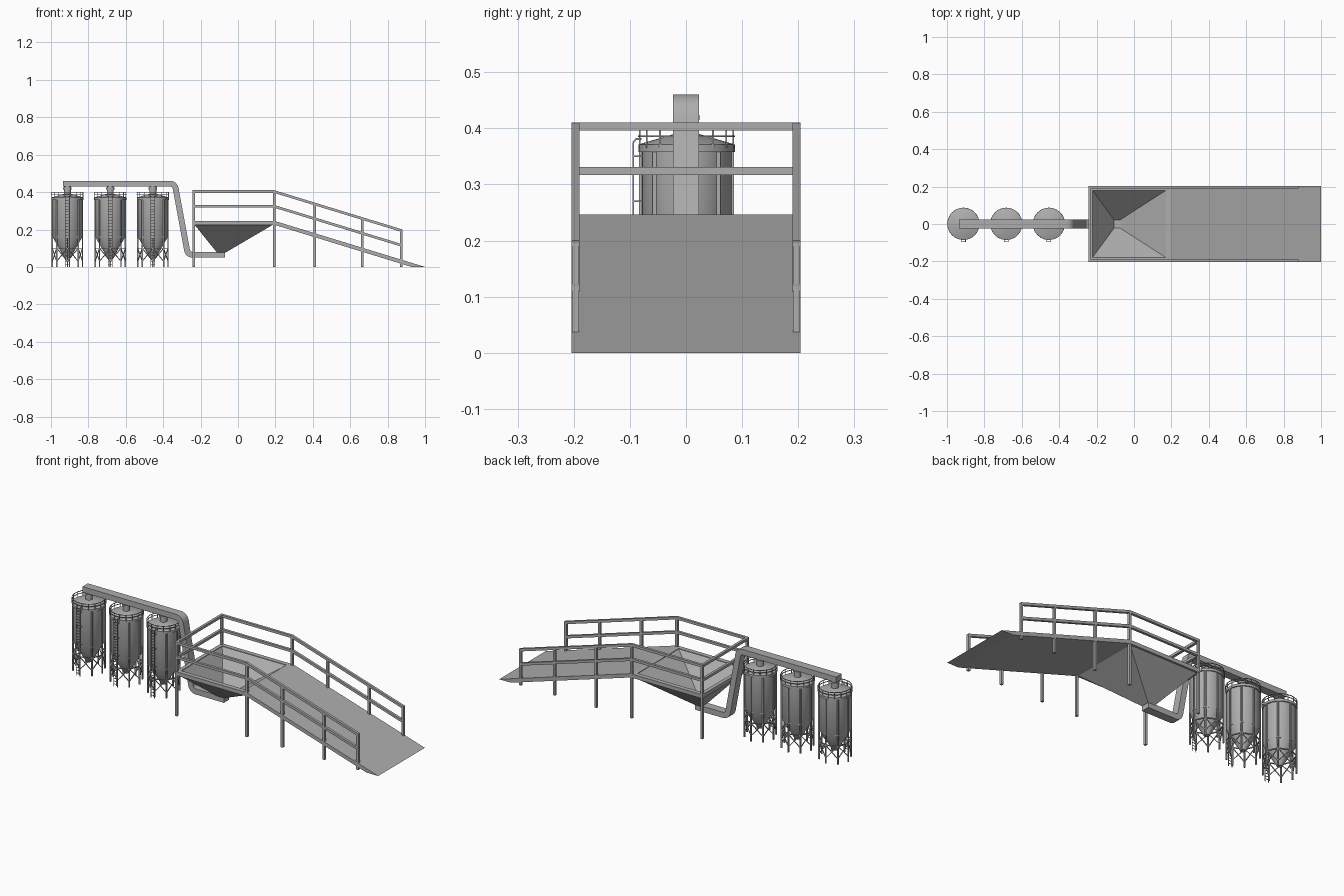
import bpy, bmesh, math
from mathutils import Vector, Matrix

if "Cube" in bpy.data.objects:
    bpy.data.objects.remove(bpy.data.objects["Cube"])

steel = bpy.data.materials.new("grey_steel")
steel.diffuse_color = (0.42, 0.42, 0.42, 1)
steel.use_nodes = True
steel.node_tree.nodes["Principled BSDF"].inputs["Base Color"].default_value = steel.diffuse_color


def finish(bm, name, smooth=False):
    bmesh.ops.recalc_face_normals(bm, faces=bm.faces)
    me = bpy.data.meshes.new(name)
    bm.to_mesh(me)
    bm.free()
    me.materials.append(steel)
    ob = bpy.data.objects.new(name, me)
    bpy.context.collection.objects.link(ob)
    if smooth:
        bpy.ops.object.select_all(action='DESELECT')
        ob.select_set(True)
        bpy.context.view_layer.objects.active = ob
        bpy.ops.object.shade_smooth_by_angle(angle=math.radians(35))
    return ob


def beam(bm, a, b, w, h=None):
    """Rectangular bar from a to b."""
    a, b = Vector(a), Vector(b)
    d = b - a
    x = d.normalized()
    side = Vector((0, 0, 1)).cross(x)
    side = side.normalized() if side.length > 1e-4 else Vector((0, 1, 0))
    up = x.cross(side)
    rot = Matrix((x, side, up)).transposed().to_4x4()
    size = Matrix.Diagonal((d.length, w, h or w, 1))
    bmesh.ops.create_cube(bm, size=1, matrix=Matrix.Translation((a + b) / 2) @ rot @ size)


def lathe(bm, profile, n=32):
    """Revolve (radius, z) points around z."""
    rings = [[bm.verts.new((r * math.cos(2 * math.pi * i / n), r * math.sin(2 * math.pi * i / n), z))
              for i in range(n)] for r, z in profile]
    for lo, hi in zip(rings, rings[1:]):
        for i in range(n):
            j = (i + 1) % n
            bm.faces.new((lo[i], lo[j], hi[j], hi[i]))
    bm.faces.new(rings[0])
    bm.faces.new(rings[-1])


def prism(bm, pts, y0, y1):
    """Extrude an (x, z) outline along y."""
    f = bm.faces.new([bm.verts.new((x, y0, z)) for x, z in pts])
    ext = bmesh.ops.extrude_face_region(bm, geom=[f])
    bmesh.ops.translate(bm, vec=(0, y1 - y0, 0),
                        verts=[v for v in ext["geom"] if isinstance(v, bmesh.types.BMVert)])


def polar(r, ang, z):
    return (r * math.cos(ang), r * math.sin(ang), z)


def hoop(bm, r, z, w, n=24):
    for i in range(n):
        beam(bm, polar(r, math.tau * i / n, z), polar(r, math.tau * (i + 1) / n, z), w)


# --- Silo parts, built at the origin -------------------------------------
bm = bmesh.new()
lathe(bm, [(0.014, 0.045), (0.080, 0.16), (0.080, 0.358), (0.086, 0.358), (0.086, 0.371),
           (0.080, 0.373), (0.022, 0.390), (0.018, 0.390), (0.018, 0.415),
           (0.023, 0.415), (0.023, 0.424), (0.018, 0.424), (0.018, 0.435)])
shell = finish(bm, "silo_shell", True)

bm = bmesh.new()
for i in range(8):
    a, b = math.tau * i / 8, math.tau * (i + 1) / 8
    beam(bm, polar(0.081, a, 0), polar(0.081, a, 0.36), 0.007)
    for z0, z1 in ((0.03, 0.10), (0.10, 0.03)):
        beam(bm, polar(0.081, a, z0), polar(0.081, b, z1), 0.004)
    for z in (0.10, 0.16):
        beam(bm, polar(0.081, a, z), polar(0.081, b, z), 0.005)
frame = finish(bm, "silo_leg_frame")

bm = bmesh.new()
for i in range(16):
    a = math.tau * (i + 0.5) / 16
    beam(bm, polar(0.085, a, 0.365), polar(0.085, a, 0.4), 0.003)
for z in (0.386, 0.399):
    hoop(bm, 0.085, z, 0.003)
guard = finish(bm, "silo_guard_rail")

bm = bmesh.new()
for x in (-0.011, 0.011):
    beam(bm, (x, -0.095, 0.0), (x, -0.095, 0.375), 0.003)
    beam(bm, (x, -0.095, 0.375), (x, -0.090, 0.381), 0.003)
    beam(bm, (x, -0.090, 0.381), (x, -0.080, 0.381), 0.003)
    for z in (0.17, 0.27, 0.35):
        beam(bm, (x, -0.095, z), (x, -0.078, z), 0.003)
for i in range(24):
    z = 0.015 + i * 0.0155
    beam(bm, (-0.011, -0.095, z), (0.011, -0.095, z), 0.0025)
ladder = finish(bm, "silo_ladder")

# Three silos in a row
for k, x in enumerate((-0.912, -0.683, -0.455)):
    for ob in (shell, frame, guard, ladder):
        o = ob
        if k:
            o = ob.copy()
            bpy.context.collection.objects.link(o)
        o.location = (x, 0.001, 0)

# --- Conveyor duct with rounded bends ------------------------------------
path = [Vector(p) for p in ((-0.935, 0.445), (-0.338, 0.445), (-0.268, 0.065), (-0.07, 0.065))]
line = [path[0]]
for p, c, n in zip(path, path[1:], path[2:]):
    s, e = c + (p - c).normalized() * 0.028, c + (n - c).normalized() * 0.028
    line += [s * (1 - t) ** 2 + c * 2 * t * (1 - t) + e * t * t for t in (i / 6 for i in range(7))]
line.append(path[-1])
left, right = [], []
for i, p in enumerate(line):
    d0 = (p - line[max(i - 1, 0)]).normalized() if i else (line[1] - p).normalized()
    d1 = (line[i + 1] - p).normalized() if i + 1 < len(line) else d0
    t = (d0 + d1).normalized()
    n = Vector((-t.y, t.x)) * 0.0155 / max(t.dot(d0), 0.5)
    left.append(p + n)
    right.append(p - n)
bm = bmesh.new()
prism(bm, left + right[::-1], -0.0235, 0.0235)
finish(bm, "conveyor_duct", True)

# --- Platform frame around the hopper ------------------------------------
W = 0.204
bm = bmesh.new()
prism(bm, [(-0.243, 0.225), (-0.222, 0.225), (-0.222, 0.246), (-0.243, 0.246)], -W, W)
prism(bm, [(0.170, 0.225), (0.195, 0.225), (0.195, 0.246), (0.170, 0.246)], -W, W)
for s in (-1, 1):
    prism(bm, [(-0.222, 0.225), (0.170, 0.225), (0.170, 0.246), (-0.222, 0.246)], s * 0.179, s * W)
finish(bm, "platform_frame")

# --- Ramp ----------------------------------------------------------------
bm = bmesh.new()
prism(bm, [(0.195, 0.246), (1.0, 0.0), (0.928, 0.0), (0.195, 0.225)], -W, W)
finish(bm, "ramp")

# --- Tapered receiving hopper, open at the top ---------------------------
bm = bmesh.new()
rings = []
for x0, x1, y, z in ((-0.106, -0.074, 0.022, 0.08), (-0.222, 0.170, 0.179, 0.243),
                     (-0.232, 0.186, 0.193, 0.225), (-0.112, -0.068, 0.0235, 0.076)):
    rings.append([bm.verts.new(c) for c in ((x0, -y, z), (x1, -y, z), (x1, y, z), (x0, y, z))])
for lo, hi in zip(rings, rings[1:]):
    for i in range(4):
        j = (i + 1) % 4
        bm.faces.new((lo[i], lo[j], hi[j], hi[i]))
bm.faces.new(rings[0])
bm.faces.new(rings[-1])
finish(bm, "hopper")

# --- Railings and support posts ------------------------------------------
SLOPE = 0.306
X0, X1, X2, Y = -0.237, 0.193, 0.872, 0.197
bm = bmesh.new()
for s in (-1, 1):
    for x in (X0, X1, 0.41, 0.665, X2):
        top = 0.403 - max(0, x - X1) * SLOPE
        beam(bm, (x, s * Y, 0), (x, s * Y, top), 0.013)
    for z in (0.403, 0.324):
        beam(bm, (X0 - 0.006, s * Y, z), (X1 + 0.002, s * Y, z), 0.014)
        beam(bm, (X1, s * Y, z), (X2 + 0.005, s * Y, z - (X2 + 0.005 - X1) * SLOPE), 0.014)
for z in (0.403, 0.324):
    beam(bm, (X0, -Y, z), (X0, Y, z), 0.014)
finish(bm, "railings_and_posts")
